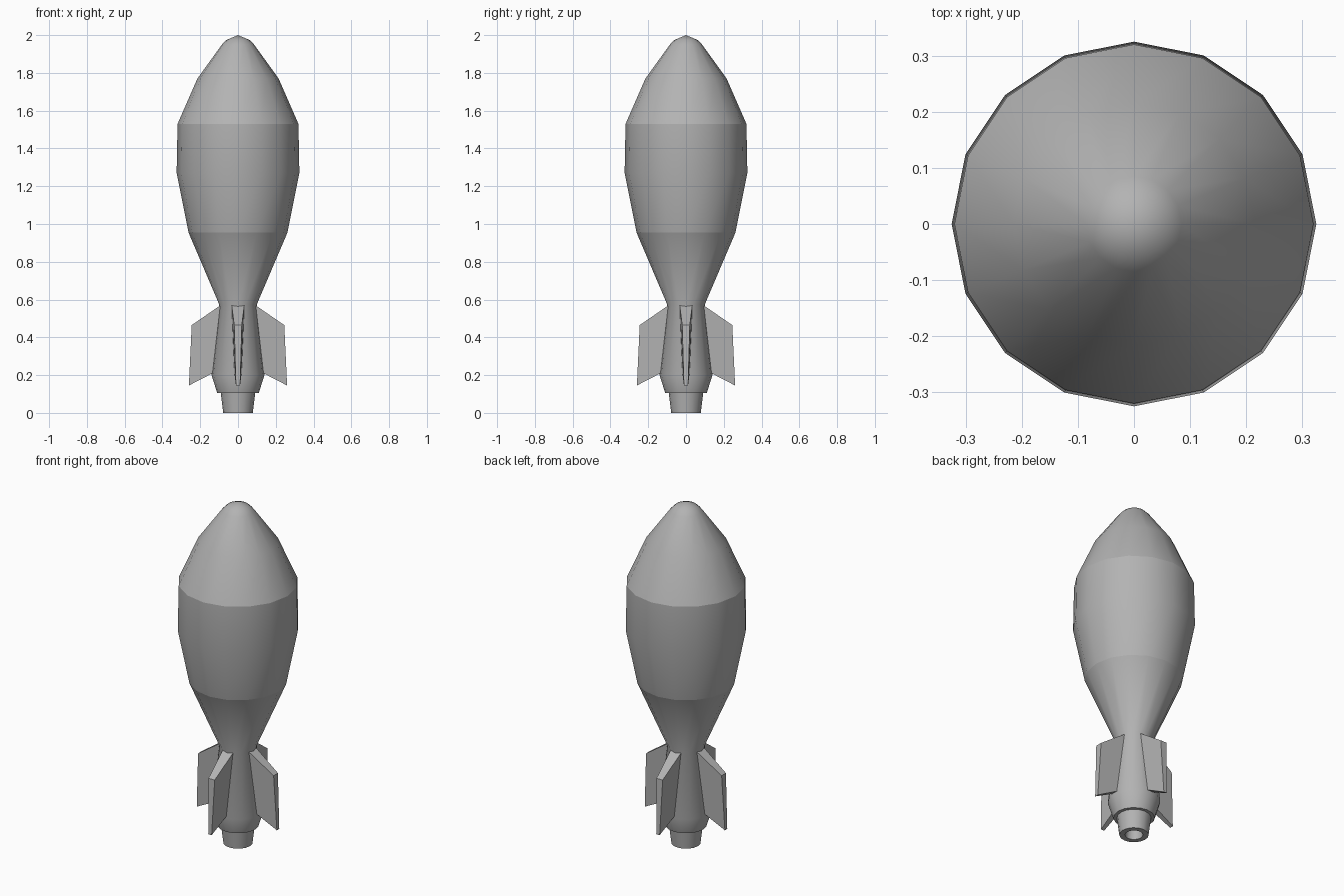
import bpy
import bmesh
import math

cube = bpy.data.objects.get("Cube")
if cube:
    bpy.data.objects.remove(cube, do_unlink=True)

SIDES = 16

metal = bpy.data.materials.new("grey_metal")
metal.use_nodes = True
GREY = (0.45, 0.45, 0.45, 1)
metal.diffuse_color = GREY
metal.node_tree.nodes["Principled BSDF"].inputs["Base Color"].default_value = GREY


def finish(name, bm, angle):
    bmesh.ops.remove_doubles(bm, verts=bm.verts, dist=0.0001)
    bmesh.ops.recalc_face_normals(bm, faces=bm.faces)
    mesh = bpy.data.meshes.new(name)
    bm.to_mesh(mesh)
    bm.free()
    obj = bpy.data.objects.new(name, mesh)
    obj.data.materials.append(metal)
    bpy.context.collection.objects.link(obj)
    bpy.ops.object.select_all(action='DESELECT')
    obj.select_set(True)
    bpy.context.view_layer.objects.active = obj
    bpy.ops.object.shade_smooth_by_angle(angle=math.radians(angle))
    return obj


def lathe(name, profile, angle=50):
    """Spin a (radius, height) profile around the z axis."""
    bm = bmesh.new()
    verts = [bm.verts.new((r, 0, z)) for r, z in profile]
    edges = [bm.edges.new(pair) for pair in zip(verts, verts[1:])]
    bmesh.ops.spin(bm, geom=verts + edges, cent=(0, 0, 0), axis=(0, 0, 1),
                   angle=math.tau, steps=SIDES, use_merge=True)
    obj = finish(name, bm, angle)
    # Open shells face outwards: flip them if their first face points inwards
    face = obj.data.polygons[0]
    side = face.normal.x * face.center.x + face.normal.y * face.center.y
    if side < 0:
        obj.data.flip_normals()
    return obj


# Hull, split where the shading breaks
lathe("nose_cone", [(0.32, 1.53), (0.215, 1.77), (0.085, 1.95),
                    (0.06, 1.975), (0, 2.0)])
lathe("main_body", [(0.262, 0.955), (0.325, 1.27), (0.32, 1.53)])
lathe("tail_body", [(0.09, 0.105), (0.11, 0.105), (0.14, 0.2), (0.1, 0.575),
                    (0.262, 0.955)])

# Exhaust nozzle with a recessed bore
lathe("exhaust_nozzle", [(0.092, 0.11), (0.078, 0), (0.048, 0),
                         (0.042, 0.06), (0, 0.06)], 40)

# Tapered fin outline: radius, height, half thickness
FIN = [(0.085, 0.575, 0.034), (0.245, 0.465, 0.02),
       (0.26, 0.145, 0.011), (0.115, 0.22, 0.02)]


def fin(name, turn):
    bm = bmesh.new()
    sides = [[bm.verts.new((r, s * t, z)) for r, z, t in FIN] for s in (-1, 1)]
    for side in sides:
        bm.faces.new(side)
    a, b = sides
    for i in range(4):
        j = (i + 1) % 4
        bm.faces.new((a[i], a[j], b[j], b[i]))
    finish(name, bm, 30).rotation_euler.z = turn


for i, label in enumerate(("left", "back", "right", "front")):
    fin(label + "_fin", i * math.pi / 2)
